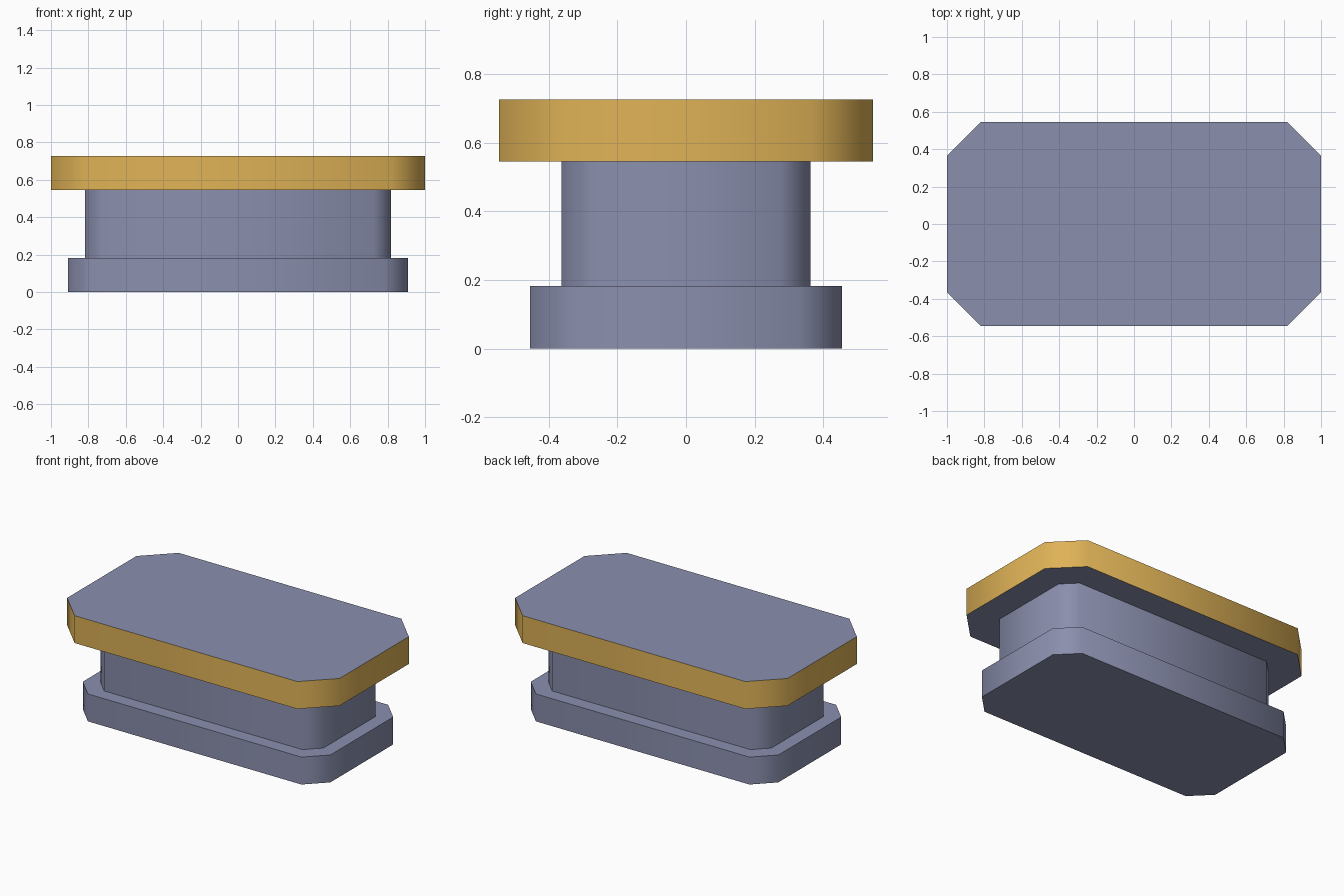
import bpy, bmesh, math

if "Cube" in bpy.data.objects:
    bpy.data.objects.remove(bpy.data.objects["Cube"])


def material(name, rgb):
    m = bpy.data.materials.new(name)
    m.diffuse_color = (*rgb, 1.0)
    m.use_nodes = True
    m.node_tree.nodes["Principled BSDF"].inputs["Base Color"].default_value = m.diffuse_color
    return m


slate = material("slate grey", (0.255, 0.275, 0.42))
gold = material("gold", (0.74, 0.45, 0.095))


def octagon(bm, hx, hy, c, z):
    """Ring of a rectangle with chamfered corners, counter-clockwise."""
    pts = [(hx, -hy + c), (hx, hy - c), (hx - c, hy), (-hx + c, hy),
           (-hx, hy - c), (-hx, -hy + c), (-hx + c, -hy), (hx - c, -hy)]
    return [bm.verts.new((x, y, z)) for x, y in pts]


# Stepped pedestal: foot, neck and overhanging slab (half x, half y, chamfer, z)
foot = (0.909, 0.4545, 0.125)
neck = (0.818, 0.3636, 0.09)
slab = (1.0, 0.5455, 0.182)
levels = [(*foot, 0.0), (*foot, 0.182), (*neck, 0.182),
          (*neck, 0.5455), (*slab, 0.5455), (*slab, 0.727)]

bm = bmesh.new()
rings = [octagon(bm, *lv) for lv in levels]
for a, b in zip(rings, rings[1:]):
    for i in range(8):
        j = (i + 1) % 8
        bm.faces.new((a[i], a[j], b[j], b[i]))
bm.faces.new(rings[0][::-1])
bm.faces.new(rings[-1])
bm.normal_update()

# Gold rim: upright faces of the slab only
for f in bm.faces:
    upright = abs(f.normal.z) < 0.5
    f.material_index = int(upright and f.calc_center_median().z > 0.56)

mesh = bpy.data.meshes.new("stepped_pedestal")
bm.to_mesh(mesh)
bm.free()
mesh.materials.append(slate)
mesh.materials.append(gold)
obj = bpy.data.objects.new("stepped_pedestal", mesh)
bpy.context.collection.objects.link(obj)

# Soft corners around the sides, sharp rims
bpy.context.view_layer.objects.active = obj
obj.select_set(True)
bpy.ops.object.shade_smooth_by_angle(angle=math.radians(60))
